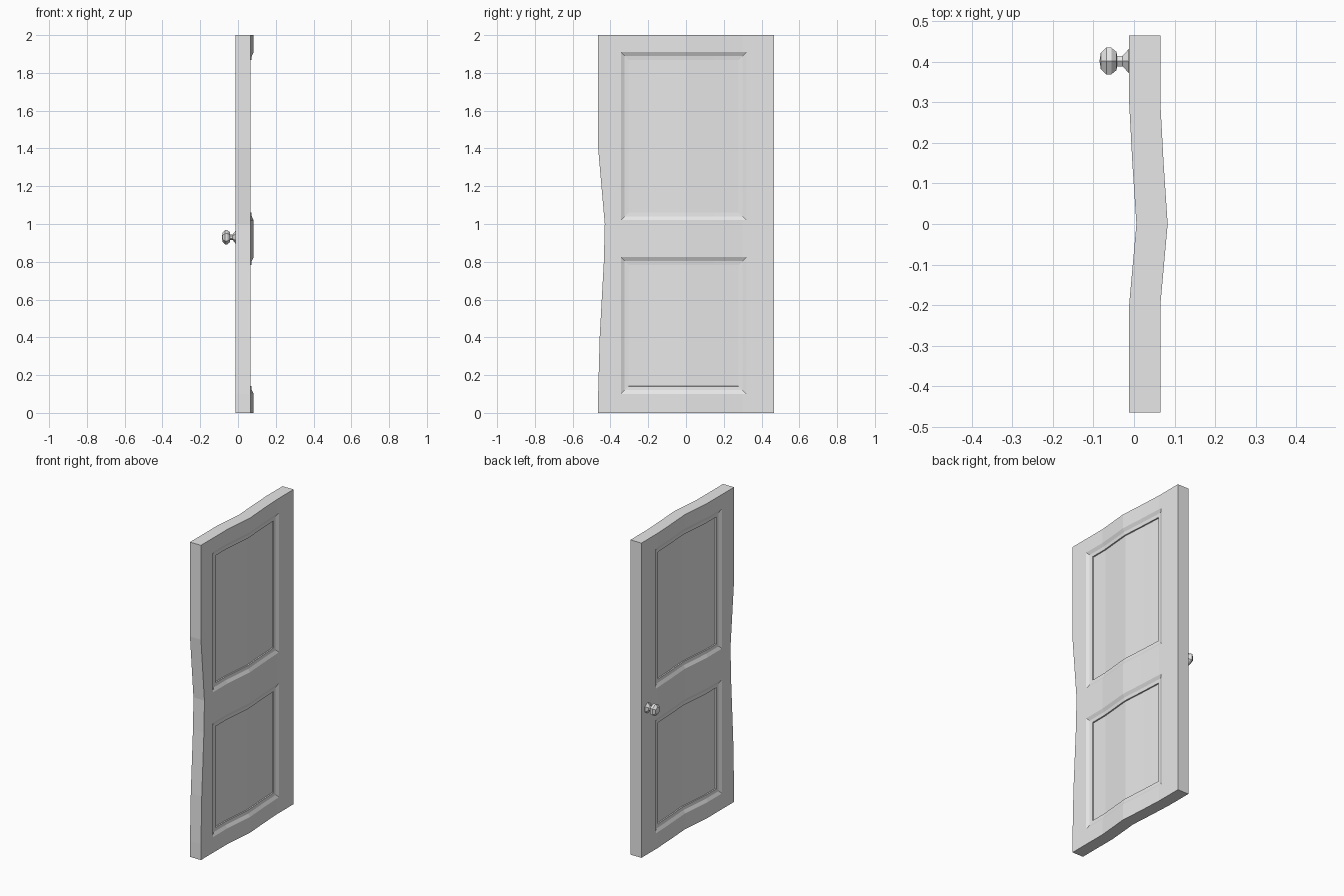
import bpy, bmesh, math
from mathutils import Vector, Matrix

cube = bpy.data.objects.get("Cube")
if cube:
    bpy.data.objects.remove(cube, do_unlink=True)

grey = bpy.data.materials.new("plain grey")
grey.use_nodes = True
grey.diffuse_color = (0.8, 0.8, 0.8, 1)
grey.node_tree.nodes["Principled BSDF"].inputs["Base Color"].default_value = (0.8, 0.8, 0.8, 1)


def finish(name, bm):
    bmesh.ops.recalc_face_normals(bm, faces=bm.faces)
    mesh = bpy.data.meshes.new(name)
    bm.to_mesh(mesh)
    bm.free()
    mesh.materials.append(grey)
    obj = bpy.data.objects.new(name, mesh)
    bpy.context.collection.objects.link(obj)
    return obj


def cut(bm, axis, value):
    normal, point = Vector((0, 0, 0)), Vector((0, 0, 0))
    normal[axis], point[axis] = 1, value
    bmesh.ops.bisect_plane(bm, geom=bm.verts[:] + bm.edges[:] + bm.faces[:],
                           plane_co=point, plane_no=normal, dist=1e-5)


def lerp(points, t):
    if t <= points[0][0]:
        return points[0][1]
    for (a, va), (b, vb) in zip(points, points[1:]):
        if t <= b:
            return va + (vb - va) * (t - a) / (b - a)
    return points[-1][1]


# Door slab, cut along the rails and stiles
PANEL_Y = (-0.345, 0.32)
PANELS_Z = ((0.10, 0.825), (1.02, 1.91))
bm = bmesh.new()
bmesh.ops.create_cube(bm, size=1, matrix=Matrix.Translation((0.0265, 0, 1))
                      @ Matrix.Diagonal((0.077, 0.93, 2, 1)))
for y in PANEL_Y:
    cut(bm, 1, y)
for pair in PANELS_Z:
    for z in pair:
        cut(bm, 2, z)

# Recessed panels on both sides: chamfer, ledge, then a sharp step
bm.normal_update()
for face in bm.faces[:]:
    c = face.calc_center_median()
    if abs(face.normal.x) > 0.9 and PANEL_Y[0] < c.y < PANEL_Y[1] \
            and any(lo < c.z < hi for lo, hi in PANELS_Z):
        for width, depth in ((0.02, -0.01), (0.021, -0.002), (0.0005, -0.008)):
            bmesh.ops.inset_region(bm, faces=[face], thickness=width, depth=depth,
                                   use_even_offset=True)

# Warp: a shallow bow across the width and a dent in the front edge
BOW = ((-0.2, 0), (0, 0.018), (0.15, 0.008), (0.3, 0))
DENT = ((0.1, 0), (0.4, 0.008), (0.8, 0.03), (1.0, 0.035), (1.4, 0))
for y, _ in BOW:
    cut(bm, 1, y)
for z, _ in DENT:
    cut(bm, 2, z)
for v in bm.verts:
    v.co.x += lerp(BOW, v.co.y)
    if v.co.y < -0.46:
        v.co.y += lerp(DENT, v.co.z)
finish("door", bm)

# Faceted door knob, spun around its axis
PROFILE = ((-0.005, 0.036), (-0.013, 0.034), (-0.028, 0.015), (-0.042, 0.015),
           (-0.043, 0.026), (-0.056, 0.038), (-0.068, 0.039), (-0.082, 0.023))
SIDES = 6
bm = bmesh.new()
rings = []
for x, r in PROFILE:
    angles = [math.tau * i / SIDES for i in range(SIDES)]
    rings.append([bm.verts.new((x, 0.402 + r * math.sin(a), 0.93 + r * math.cos(a)))
                  for a in angles])
for low, high in zip(rings, rings[1:]):
    for i in range(SIDES):
        j = (i + 1) % SIDES
        bm.faces.new((low[i], low[j], high[j], high[i]))
bm.faces.new(rings[0])
tip = bm.verts.new((-0.085, 0.402, 0.93))
for i in range(SIDES):
    bm.faces.new((rings[-1][i], rings[-1][(i + 1) % SIDES], tip))
finish("door_knob", bm)
